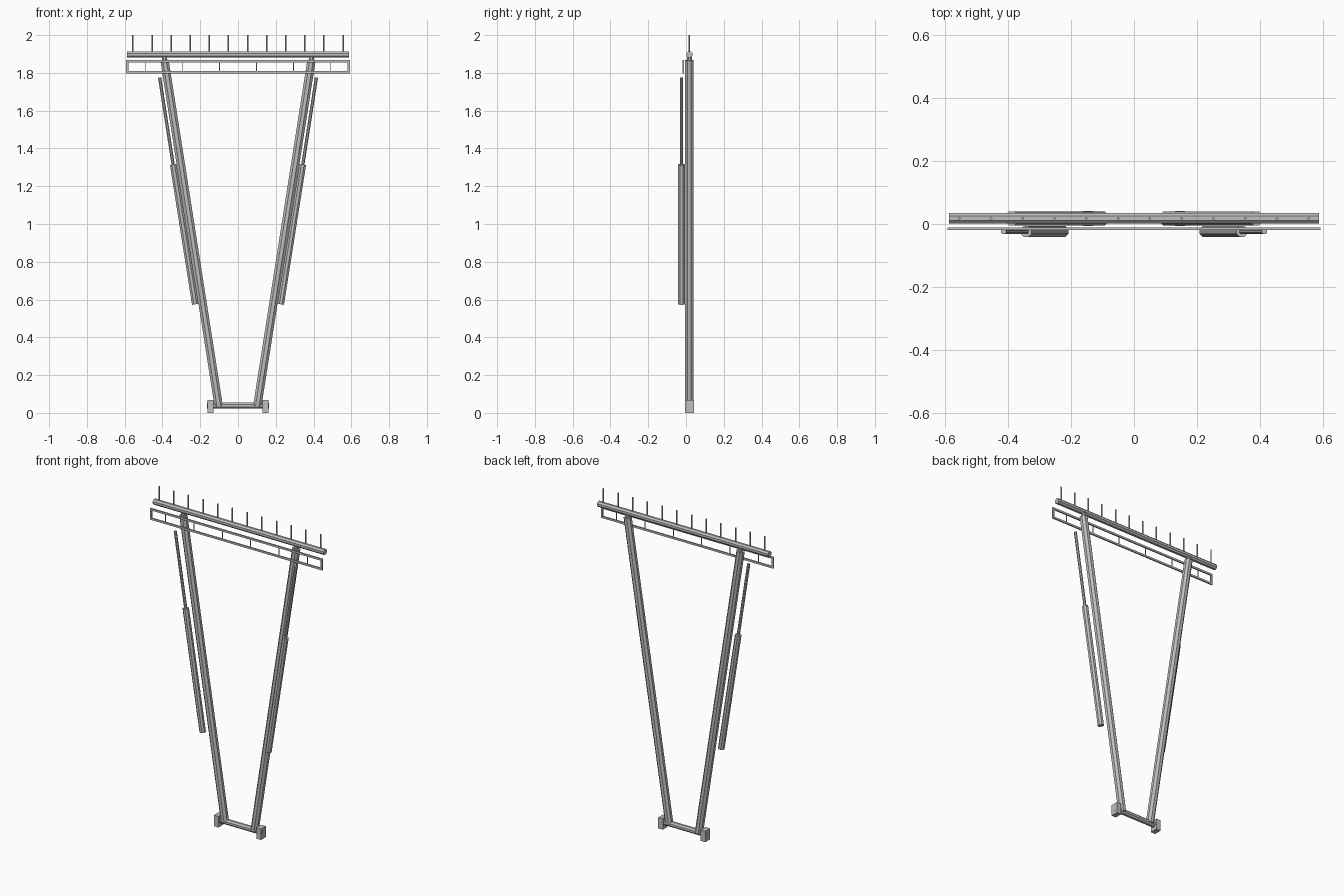
import bpy
import math
from mathutils import Vector, Matrix

cube = bpy.data.objects.get("Cube")
if cube:
    bpy.data.objects.remove(cube, do_unlink=True)

steel = bpy.data.materials.new("light grey steel")
steel.use_nodes = True
GREY = (0.52, 0.52, 0.52, 1)
steel.diffuse_color = GREY
steel.node_tree.nodes["Principled BSDF"].inputs["Base Color"].default_value = GREY


def finish(name):
    obj = bpy.context.object
    obj.name = name
    obj.data.materials.append(steel)
    return obj


def tube(name, start, end, apothem, sides=8):
    """Faceted bar between two points, one flat facing the front."""
    a, b = Vector(start), Vector(end)
    radius = apothem / math.cos(math.pi / sides)
    bpy.ops.mesh.primitive_cylinder_add(vertices=sides, radius=radius, depth=(b - a).length)
    obj = finish(name)
    z = (b - a).normalized()
    x = Vector((0, 1, 0)).cross(z).normalized()
    turn = Matrix((x, z.cross(x), z)).transposed()
    flat = Matrix.Rotation(math.pi / sides, 3, "Z")
    obj.data.transform((turn @ flat).to_4x4())
    obj.location = (a + b) / 2
    return obj


def box(name, centre, size):
    bpy.ops.mesh.primitive_cube_add(size=1, location=centre)
    obj = finish(name)
    obj.data.transform(Matrix.Diagonal((*size, 1)))
    return obj


MAIN_Y = 0.018    # plane of legs and beam
RAM_Y = -0.024    # plane of the telescopic struts
PANEL_Y = -0.015  # plane of the open panel

# Legs, struts and feet, one set per side
for side, s in (("left", 1), ("right", -1)):
    tube(side + "_leg", (s * 0.102, MAIN_Y, 0.035), (s * 0.389, MAIN_Y, 1.867), 0.022)
    tube(side + "_leg_pin", (s * 0.388, MAIN_Y, 1.86), (s * 0.391, MAIN_Y, 1.89), 0.0125)
    tube(side + "_strut_sleeve", (s * 0.226, RAM_Y, 0.575), (s * 0.343, RAM_Y, 1.315), 0.0175)
    tube(side + "_strut_rod", (s * 0.341, RAM_Y, 1.3), (s * 0.415, RAM_Y, 1.775), 0.0085)
    box(side + "_foot", (s * 0.146, MAIN_Y, 0.034), (0.032, 0.048, 0.068))

# Cross bars
tube("bottom_axle", (-0.163, MAIN_Y, 0.038), (0.163, MAIN_Y, 0.038), 0.016)
tube("top_beam", (-0.588, MAIN_Y, 1.897), (0.588, MAIN_Y, 1.897), 0.0165)

# Row of spikes
for i in range(12):
    x = -0.556 + i * 1.112 / 11
    tube("spike", (x, MAIN_Y, 1.9), (x, MAIN_Y, 2.0), 0.004)

# Open rectangular panel with thin dividers
for z in (1.803, 1.862):
    box("panel_rail", (0, PANEL_Y, z), (1.186, 0.008, 0.012))
for x in (-0.587, 0.587):
    box("panel_end", (x, PANEL_Y, 1.8325), (0.012, 0.008, 0.07))
for i in range(6):
    box("panel_divider", (-0.488 + i * 0.1953, PANEL_Y, 1.8325), (0.004, 0.004, 0.06))
